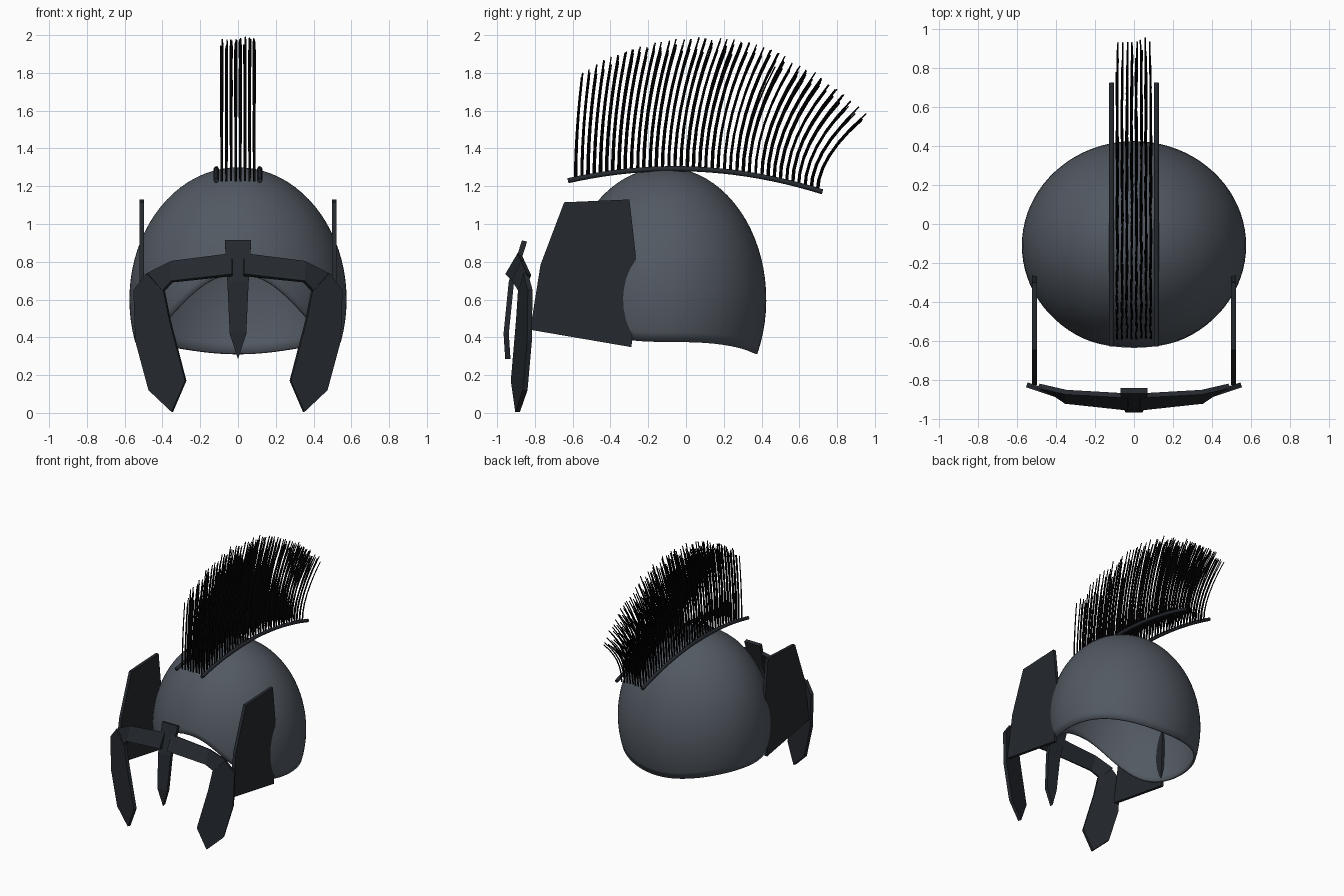
import bpy, bmesh, math, random

if "Cube" in bpy.data.objects:
    bpy.data.objects.remove(bpy.data.objects["Cube"])

random.seed(4)


def material(name, rgb):
    m = bpy.data.materials.new(name)
    m.diffuse_color = (*rgb, 1)
    m.use_nodes = True
    m.node_tree.nodes["Principled BSDF"].inputs["Base Color"].default_value = m.diffuse_color
    return m


STEEL = material("steel", (0.085, 0.10, 0.122))
DARK = material("dark_steel", (0.018, 0.022, 0.028))
HAIR = material("hair", (0.002, 0.002, 0.002))


def mesh_object(name, verts, faces, mat, thick, offset=0, mirror=False):
    bm = bmesh.new()
    vs = [bm.verts.new(v) for v in verts]
    for f in faces:
        bm.faces.new([vs[i] for i in f])
    bmesh.ops.recalc_face_normals(bm, faces=bm.faces)
    me = bpy.data.meshes.new(name)
    bm.to_mesh(me)
    bm.free()
    ob = bpy.data.objects.new(name, me)
    bpy.context.collection.objects.link(ob)
    me.materials.append(mat)
    s = ob.modifiers.new("thickness", 'SOLIDIFY')
    s.thickness, s.offset = thick, offset
    if mirror:
        ob.modifiers.new("mirror", 'MIRROR')
    return ob


def tube_object(name, paths, radius, mat, taper=1.0, res=1):
    cu = bpy.data.curves.new(name, 'CURVE')
    cu.dimensions = '3D'
    cu.bevel_depth, cu.bevel_resolution = radius, res
    cu.use_fill_caps = True
    for path in paths:
        sp = cu.splines.new('POLY')
        sp.points.add(len(path) - 1)
        for i, (p, co) in enumerate(zip(sp.points, path)):
            p.co = (*co, 1)
            p.radius = 1 + (taper - 1) * i / (len(path) - 1)
    cu.materials.append(mat)
    ob = bpy.data.objects.new(name, cu)
    bpy.context.collection.objects.link(ob)
    bpy.ops.object.select_all(action='DESELECT')
    ob.select_set(True)
    bpy.context.view_layer.objects.active = ob
    bpy.ops.object.convert(target='MESH')
    return bpy.context.object


# Helmet dome: ellipsoid whose rim arches up at the face and dips at the nape
SEG, ROWS = 80, 24
CY, CZ, RX, RY, RZ = -0.11, 0.6, 0.575, 0.535, 0.7


def rim_z(phi):
    a = abs((phi + math.pi) % math.tau - math.pi)
    arch = 0.36 * math.exp(-(a / math.radians(40)) ** 2.33)
    return 0.375 + arch - 0.065 * max(0, -math.cos(a)) ** 3


verts, faces = [(0, CY, CZ + RZ)], []
for r in range(1, ROWS + 1):
    for s in range(SEG):
        phi = math.tau * s / SEG
        th = math.acos((rim_z(phi) - CZ) / RZ) * r / ROWS
        verts.append((RX * math.sin(th) * math.sin(phi),
                      CY - RY * math.sin(th) * math.cos(phi),
                      CZ + RZ * math.cos(th)))
for s in range(SEG):
    n = (s + 1) % SEG
    faces.append((0, 1 + s, 1 + n))
    for r in range(ROWS - 1):
        a, b = 1 + r * SEG, 1 + (r + 1) * SEG
        faces.append((a + s, b + s, b + n, a + n))
dome = mesh_object("helmet_dome", verts, faces, STEEL, 0.018, -1)
bpy.context.view_layer.objects.active = dome
dome.select_set(True)
bpy.ops.object.shade_smooth_by_angle(angle=math.radians(40))

# Side plates, flat outline in y and z
side = [(-0.645, 1.115), (-0.30, 1.13), (-0.265, 0.83), (-0.288, 0.348),
        (-0.825, 0.44), (-0.77, 0.785)]
mesh_object("side_plates", [(0.51, y, z) for y, z in side],
            [range(len(side))], DARK, 0.024, mirror=True)

# Cheek guards, outline in x and z, angled forward towards the middle
cheek = [(0.48, 0.74), (0.39, 0.64), (0.36, 0.49), (0.277, 0.17), (0.348, 0.005),
         (0.47, 0.12), (0.54, 0.38), (0.55, 0.65)]
mesh_object("cheek_guards", [(x, -0.825 - 0.33 * (0.55 - x), z) for x, z in cheek],
            [range(len(cheek))], DARK, 0.026, mirror=True)

# Brow guard, folded near each end
brow = [(0.03, -0.88, 0.84), (0.35, -0.862, 0.80), (0.49, -0.83, 0.73),
        (0.40, -0.875, 0.64), (0.35, -0.91, 0.695), (0.03, -0.945, 0.73)]
mesh_object("brow_guard", brow, [(0, 1, 4, 5), (1, 2, 3, 4)], DARK, 0.026, mirror=True)

# Nose guard: bent tapering strip ending in a point
nose = [(0.07, -0.855, 0.91), (0.056, -0.925, 0.69), (0.044, -0.952, 0.42)]
verts = [(sx * x, y, z) for x, y, z in nose for sx in (-1, 1)] + [(0, -0.943, 0.285)]
mesh_object("nose_guard", verts, [(0, 1, 3, 2), (2, 3, 5, 4), (4, 5, 6)], DARK, 0.028)


# Crest rails
def crest_z(y):
    return 1.293 - 0.2 * (y + 0.06) ** 2


rails = []
for x in (-0.115, 0.115):
    rails.append([(x, y, crest_z(y)) for y in [-0.625 + 1.348 * i / 20 for i in range(21)]])
rail = tube_object("crest_rails", rails, 0.0135, DARK, res=2)
bpy.ops.object.shade_smooth_by_angle(angle=math.radians(50))

# Crest bristles: rows of hairs sweeping further back towards the rear
hairs = []
for c in range(40):
    t = c / 39
    for r in range(8):
        y0 = -0.585 + 1.28 * t + random.uniform(-0.004, 0.004)
        x0 = -0.086 + 0.172 * r / 7
        k = 0.6 if t < 0.45 else 0.93
        f = random.uniform(0.91, 1.03)
        dz = (0.69 - k * (t - 0.45) ** 2) * f
        dy = (0.035 + 0.215 * t) * f
        dx = random.uniform(-0.006, 0.006)
        hairs.append([(x0 + dx * u, y0 + dy * u ** 1.9, crest_z(y0) - 0.012 + dz * u)
                      for u in [i / 6 for i in range(7)]])
tube_object("crest_bristles", hairs, 0.0062, HAIR, taper=0.6, res=1)
bpy.ops.object.shade_smooth_by_angle(angle=math.radians(60))
